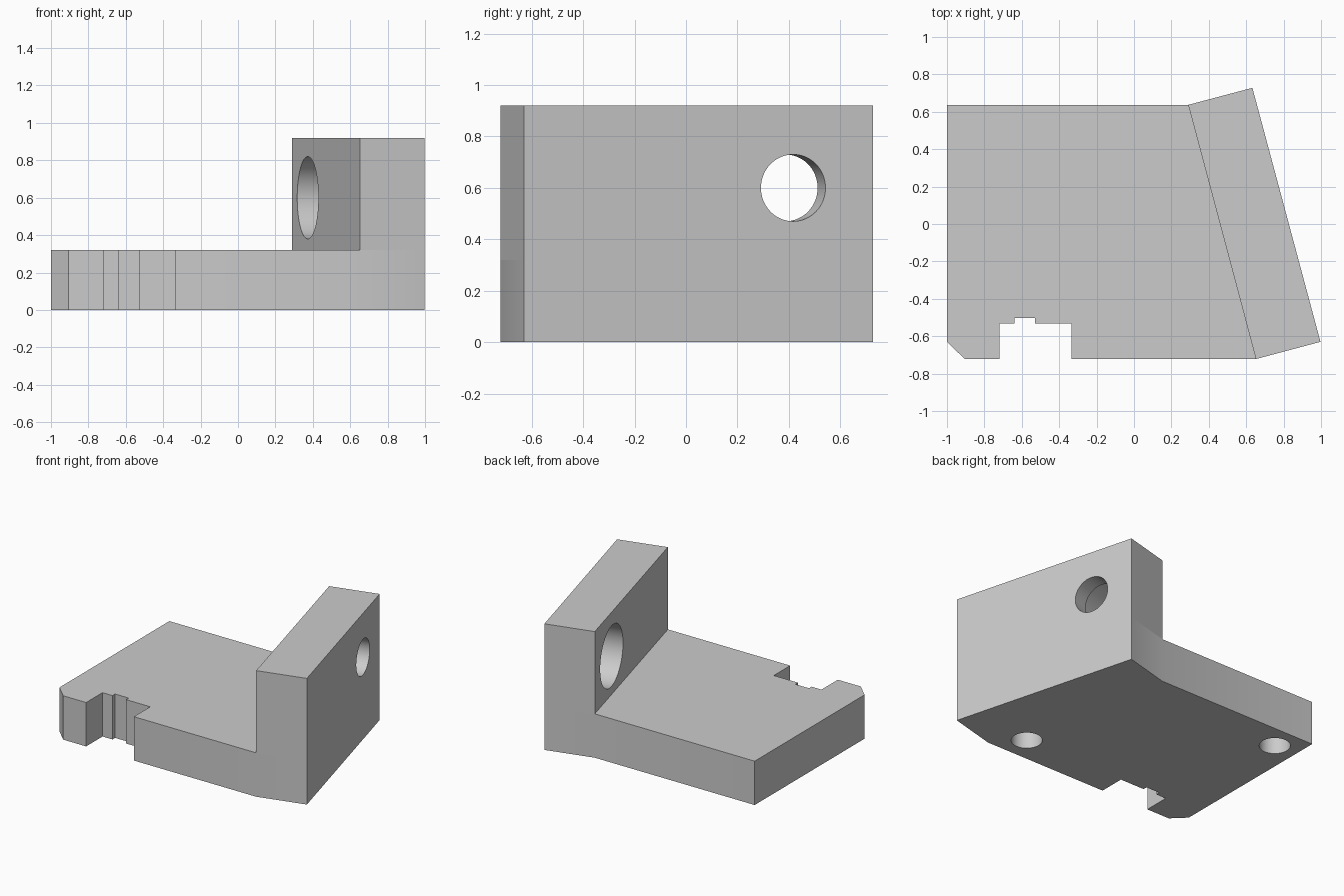
import bpy, bmesh, math
from mathutils import Vector

if "Cube" in bpy.data.objects:
    bpy.data.objects.remove(bpy.data.objects["Cube"], do_unlink=True)

PLATE_H, WALL_H = 0.32, 0.92
TILT = math.radians(15)

grey = bpy.data.materials.new("plain grey")
grey.use_nodes = True
grey.diffuse_color = (0.6, 0.6, 0.6, 1)
grey.node_tree.nodes["Principled BSDF"].inputs["Base Color"].default_value = (0.6, 0.6, 0.6, 1)


def raise_faces(bm, faces, height):
    """Extrude faces straight up and return the new top faces."""
    new = bmesh.ops.extrude_face_region(bm, geom=faces)["geom"]
    verts = [g for g in new if isinstance(g, bmesh.types.BMVert)]
    bmesh.ops.translate(bm, verts=verts, vec=(0, 0, height))
    return [g for g in new if isinstance(g, bmesh.types.BMFace)]


# Footprint: plate with chamfer and stepped notch, then the slanted wall
plate = [(0.29, 0.637), (-1, 0.637), (-1, -0.63), (-0.905, -0.722),
         (-0.72, -0.722), (-0.72, -0.533), (-0.64, -0.533), (-0.64, -0.503),
         (-0.53, -0.503), (-0.53, -0.533), (-0.335, -0.533), (-0.335, -0.722),
         (0.652, -0.722)]
wall = [(0.997, -0.63), (0.633, 0.728)]

bm = bmesh.new()
pv = [bm.verts.new((x, y, 0)) for x, y in plate]
wv = [bm.verts.new((x, y, 0)) for x, y in wall]
plate_face = bm.faces.new(pv)
wall_face = bm.faces.new([pv[0], pv[-1]] + wv)

# Raise everything to plate height, then only the wall to full height
tops = raise_faces(bm, [plate_face, wall_face], PLATE_H)
wall_top = max(tops, key=lambda f: f.calc_center_median().x)
raise_faces(bm, [wall_top], WALL_H - PLATE_H)

# Close the underside if the extrusion opened it, and merge flat seams
bmesh.ops.holes_fill(bm, edges=[e for e in bm.edges if e.is_boundary])
bmesh.ops.dissolve_limit(bm, angle_limit=0.01, verts=bm.verts[:], edges=bm.edges[:])
bmesh.ops.recalc_face_normals(bm, faces=bm.faces[:])
mesh = bpy.data.meshes.new("bracket_body")
bm.to_mesh(mesh)
bm.free()
body = bpy.data.objects.new("bracket_body", mesh)
bpy.context.collection.objects.link(body)
mesh.materials.append(grey)


def drill(name, start, end, radius):
    """Cut a round hole between two points."""
    a, b = Vector(start), Vector(end)
    bpy.ops.mesh.primitive_cylinder_add(vertices=64, radius=radius, depth=(b - a).length,
                                        location=(a + b) / 2,
                                        rotation=(b - a).to_track_quat("Z", "Y").to_euler())
    cutter = bpy.context.object
    cutter.name = name
    cutter.hide_render = True
    cutter.data.materials.append(grey)
    mod = body.modifiers.new(name, "BOOLEAN")
    mod.operation, mod.solver, mod.object = "DIFFERENCE", "EXACT", cutter
    bpy.context.view_layer.objects.active = body
    bpy.ops.object.modifier_apply(modifier=name)
    bpy.data.objects.remove(cutter, do_unlink=True)


# Counterbored hole through the wall, square to its slanted face
axis = Vector((math.cos(TILT), math.sin(TILT), 0))
centre = Vector((0.373, 0.325, 0.6))
drill("counterbore", centre - axis * 0.1, centre + axis * 0.237, 0.22)
drill("through_hole", centre + axis * 0.1, centre + axis * 0.5, 0.13)

# Blind holes in the underside
for i, (x, y) in enumerate([(0.474, -0.536), (-0.825, 0.461)]):
    drill(f"blind_hole_{i}", (x, y, -0.1), (x, y, 0.2), 0.103)

bpy.ops.object.select_all(action="DESELECT")
body.select_set(True)
bpy.context.view_layer.objects.active = body
bpy.ops.object.shade_smooth_by_angle(angle=math.radians(30))
